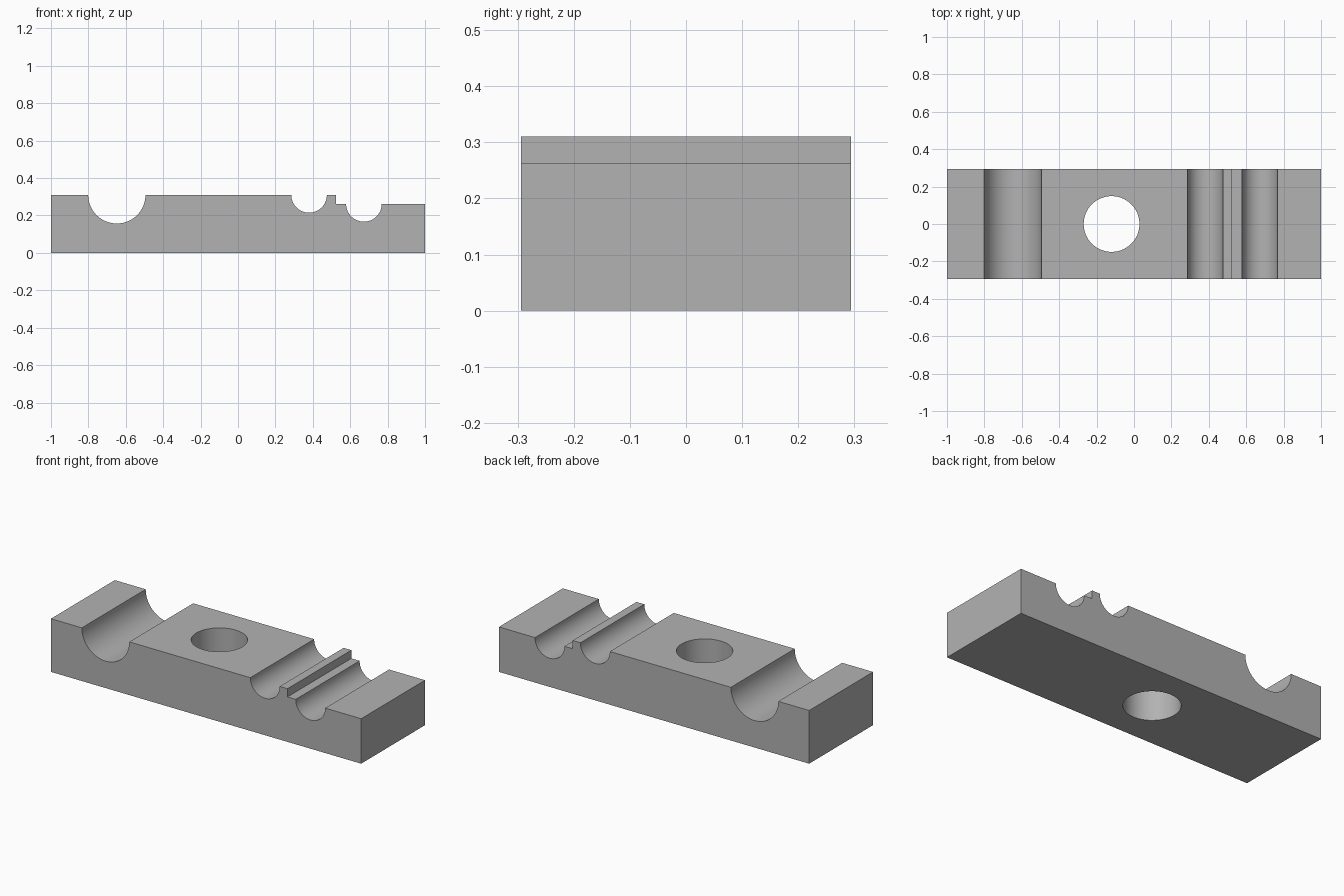
import bpy, bmesh, math

cube = bpy.data.objects.get("Cube")
if cube:
    bpy.data.objects.remove(cube, do_unlink=True)

HALF_DEPTH = 0.294
HIGH, LOW = 0.31, 0.262     # heights of the two top levels
STEP_X = 0.525              # where the top steps down

grey = bpy.data.materials.new("plain grey")
grey.use_nodes = True
colour = (0.448, 0.448, 0.448, 1)
grey.diffuse_color = colour
grey.node_tree.nodes["Principled BSDF"].inputs["Base Color"].default_value = colour


def groove(x, z, radius, steps=32):
    """Half-round channel outline, left to right, dipping below z."""
    angles = [math.pi * (1 + i / steps) for i in range(steps + 1)]
    return [(x + radius * math.cos(a), z + radius * math.sin(a)) for a in angles]


# Block: side profile with three channels and a step, extruded front to back
profile = [(-1, 0), (-1, HIGH)]
profile += groove(-0.648, HIGH, 0.153)
profile += groove(0.38, HIGH, 0.095)
profile += [(STEP_X, HIGH), (STEP_X, LOW)]
profile += groove(0.673, LOW, 0.095)
profile += [(1, LOW), (1, 0)]

bm = bmesh.new()
side = bm.faces.new([bm.verts.new((x, -HALF_DEPTH, z)) for x, z in profile])
extruded = bmesh.ops.extrude_face_region(bm, geom=[side])
back = [v for v in extruded["geom"] if isinstance(v, bmesh.types.BMVert)]
bmesh.ops.translate(bm, verts=back, vec=(0, 2 * HALF_DEPTH, 0))
bmesh.ops.recalc_face_normals(bm, faces=bm.faces)
mesh = bpy.data.meshes.new("grooved_block")
bm.to_mesh(mesh)
bm.free()
mesh.materials.append(grey)
block = bpy.data.objects.new("grooved_block", mesh)
bpy.context.collection.objects.link(block)

# Round through hole
bpy.ops.mesh.primitive_cylinder_add(vertices=64, radius=0.149, depth=1,
                                    location=(-0.12, 0, HIGH / 2))
cutter = bpy.context.object
cutter.name = "hole_cutter"
cutter.data.materials.append(grey)
cut = block.modifiers.new("through_hole", 'BOOLEAN')
cut.operation = 'DIFFERENCE'
cut.solver = 'EXACT'
cut.object = cutter

bpy.ops.object.select_all(action='DESELECT')
block.select_set(True)
bpy.context.view_layer.objects.active = block
bpy.ops.object.modifier_apply(modifier=cut.name)
bpy.data.objects.remove(cutter, do_unlink=True)

# Smooth channels and hole, crisp edges
bpy.ops.object.shade_smooth_by_angle(angle=math.radians(30))
